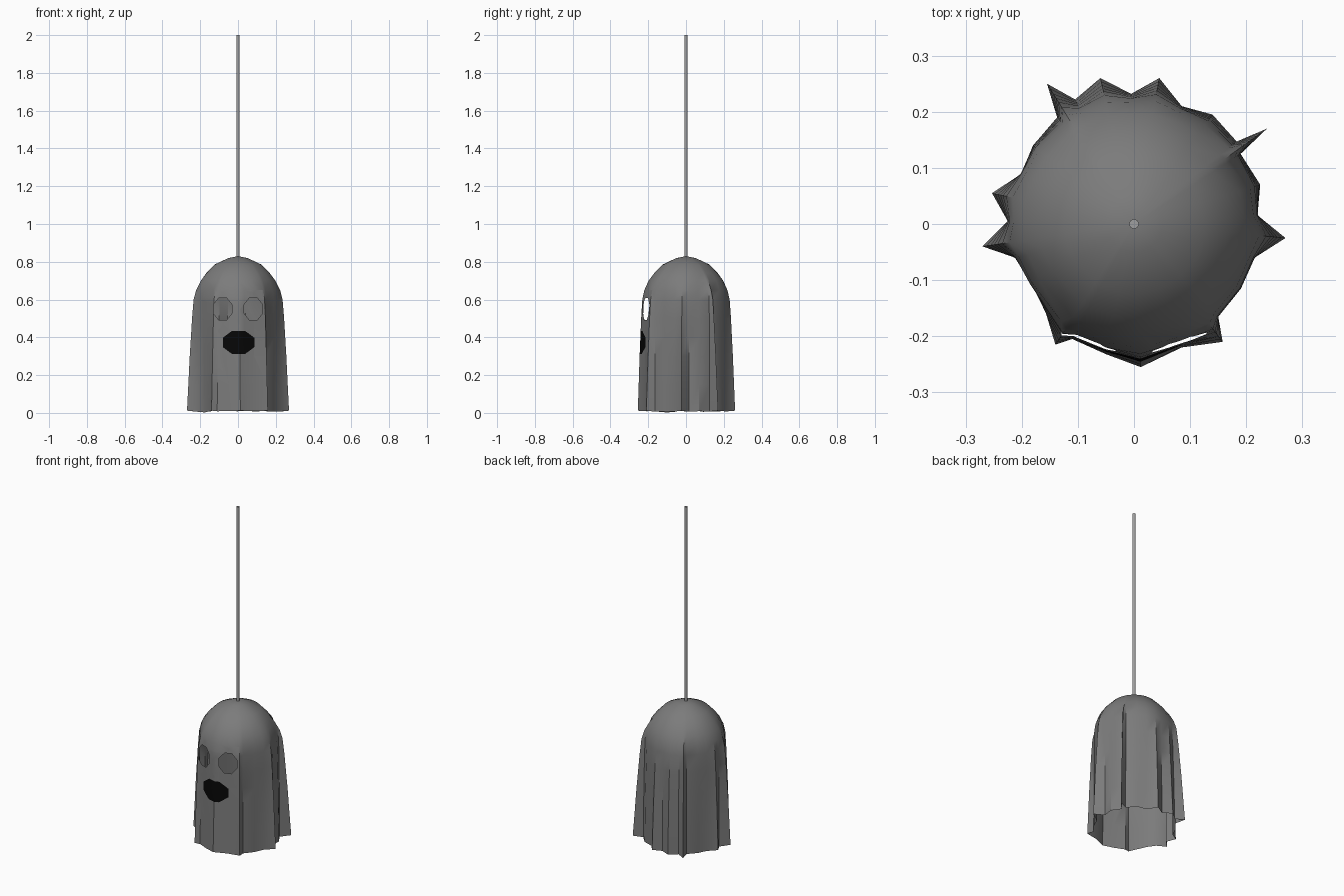
import bpy, bmesh, math
from mathutils import Vector

if "Cube" in bpy.data.objects:
    bpy.data.objects.remove(bpy.data.objects["Cube"])


def material(name, value):
    m = bpy.data.materials.new(name)
    m.use_nodes = True
    colour = (value, value, value, 1)
    m.diffuse_color = colour
    m.node_tree.nodes["Principled BSDF"].inputs["Base Color"].default_value = colour
    return m


cloth_grey = material("cloth grey", 0.2)
mouth_black = material("mouth black", 0.002)
cord_grey = material("cord grey", 0.35)


def finish(name, bm, mats, angle=35):
    mesh = bpy.data.meshes.new(name)
    bm.to_mesh(mesh)
    bm.free()
    ob = bpy.data.objects.new(name, mesh)
    bpy.context.collection.objects.link(ob)
    for m in mats:
        mesh.materials.append(m)
    bpy.ops.object.select_all(action='DESELECT')
    ob.select_set(True)
    bpy.context.view_layer.objects.active = ob
    bpy.ops.object.shade_smooth_by_angle(angle=math.radians(angle))
    return ob


# Pleated hem outline, counter-clockwise from the left side
HEM = [(.27, -.025), (.22, .015), (.225, .07), (.19, .125), (.237, .17), (.183, .147),
       (.14, .195), (.085, .21), (.045, .26), (-.005, .232), (-.06, .26), (-.105, .222),
       (-.155, .25), (-.137, .19), (-.18, .14), (-.2, .09), (-.253, .055), (-.225, .005),
       (-.27, -.04), (-.21, -.06), (-.175, -.1), (-.14, -.215), (-.11, -.205),
       (-.05, -.232), (.012, -.255), (.085, -.22), (.158, -.21), (.15, -.165),
       (.19, -.115), (.215, -.06)]
# Height, smooth dome radius, pleat depth
ROWS = [(.82, .05, 0), (.785, .125, 0), (.74, .168, 0), (.7, .195, .05), (.65, .212, .2),
        (.6, .22, .33), (.5, .222, .47), (.4, .223, .58), (.3, .224, .7), (.15, .225, .85),
        (0, .225, 1)]

# Draped sheet
bm = bmesh.new()
rings = []
for z, radius, depth in ROWS:
    ring = []
    for x, y in HEM:
        hem = Vector((x, y, 0))
        p = (hem.normalized() * radius).lerp(hem, depth)
        p.z = z if z else max(0, .012 - .2 * max(0, .25 - hem.length))
        ring.append(bm.verts.new(p))
    rings.append(ring)
count = len(HEM)
tip = bm.verts.new((0, 0, .83))
for i in range(count):
    j = (i + 1) % count
    bm.faces.new((rings[0][i], rings[0][j], tip))
    for upper, lower in zip(rings, rings[1:]):
        bm.faces.new((lower[i], lower[j], upper[j], upper[i]))


def cut_patch(cx, cz, rx, rz, sides):
    """Score a polygon into the front of the sheet and return the faces inside it."""
    corners = [Vector((cx + rx * math.cos(math.tau * (k + .5) / sides), 0,
                       cz + rz * math.sin(math.tau * (k + .5) / sides)))
               for k in range(sides)]
    planes = []
    for a, b in zip(corners, corners[1:] + corners[:1]):
        d = b - a
        planes.append((a, Vector((d.z, 0, -d.x)).normalized()))

    def near(f):
        c = f.calc_center_median()
        xs = [v.co.x for v in f.verts]
        zs = [v.co.z for v in f.verts]
        return (c.y < -.08 and min(xs) < cx + rx and max(xs) > cx - rx
                and min(zs) < cz + rz and max(zs) > cz - rz)

    for co, no in planes:
        faces = [f for f in bm.faces if near(f)]
        geom = faces + list({e for f in faces for e in f.edges}) + list({v for f in faces for v in f.verts})
        bmesh.ops.bisect_plane(bm, geom=geom, dist=1e-5, plane_co=co, plane_no=no)
    return [f for f in bm.faces if f.calc_center_median().y < -.08 and
            all((f.calc_center_median() - co).dot(no) < 0 for co, no in planes)]


# Open eye holes and black mouth
for side in (-1, 1):
    bmesh.ops.delete(bm, geom=cut_patch(side * .081, .55, .052, .064, 8), context='FACES')
for f in cut_patch(.003, .373, .09, .066, 8):
    f.material_index = 1
finish("ghost_sheet", bm, [cloth_grey, mouth_black])

# Hanging cord
bm = bmesh.new()
bmesh.ops.create_cone(bm, cap_ends=True, segments=8, radius1=.009, radius2=.009, depth=1.18)
bmesh.ops.translate(bm, verts=bm.verts, vec=(0, 0, 1.41))
finish("hanging_cord", bm, [cord_grey], 50)
